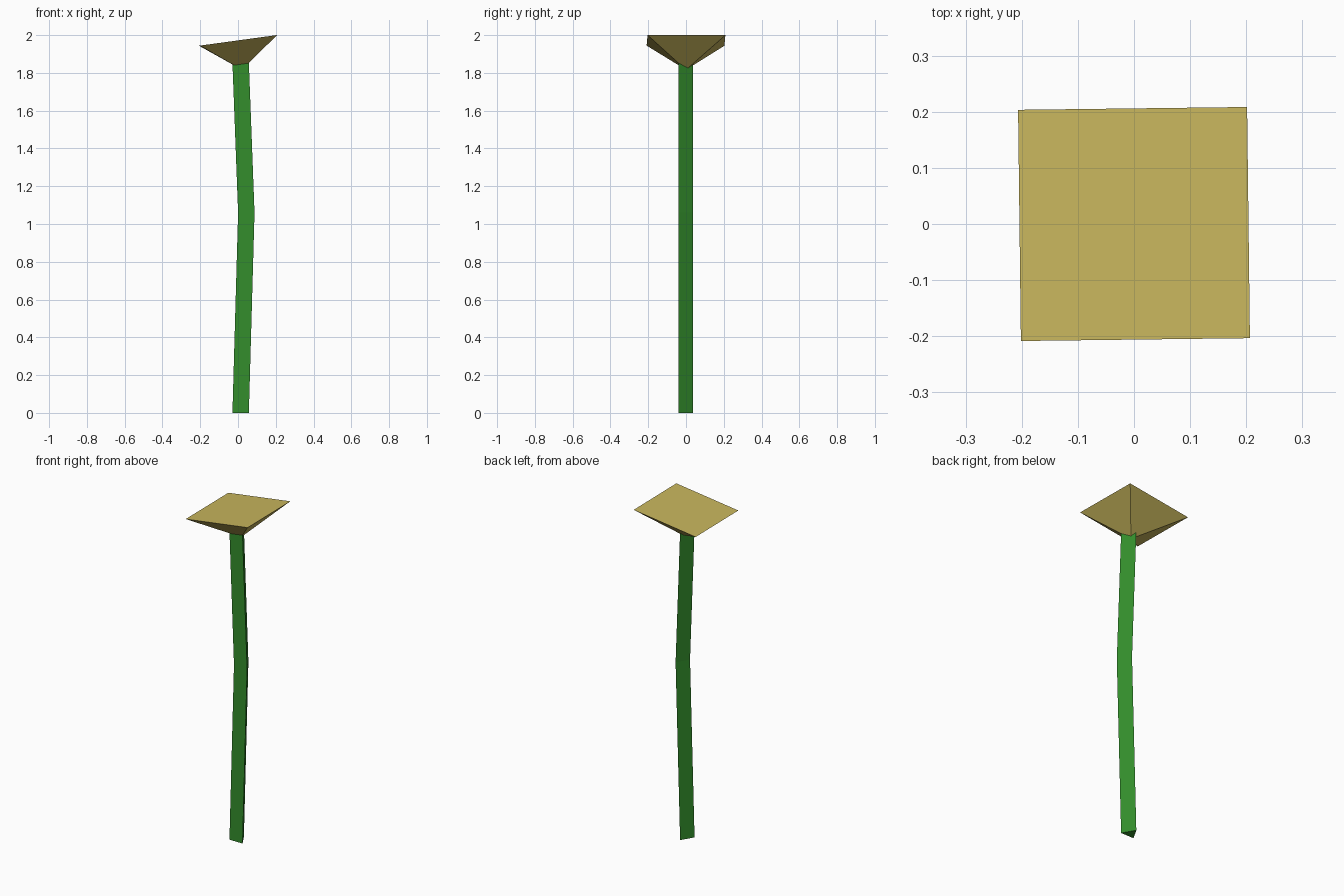
import bpy
from math import radians
from mathutils import Matrix, Vector

if "Cube" in bpy.data.objects:
    bpy.data.objects.remove(bpy.data.objects["Cube"])


def make_part(name, verts, faces, color):
    mesh = bpy.data.meshes.new(name)
    mesh.from_pydata(verts, [], faces)
    mesh.update()
    mat = bpy.data.materials.new(name + "_color")
    mat.diffuse_color = color
    mat.use_nodes = True
    mat.node_tree.nodes["Principled BSDF"].inputs["Base Color"].default_value = mat.diffuse_color
    mesh.materials.append(mat)
    obj = bpy.data.objects.new(name, mesh)
    bpy.context.collection.objects.link(obj)
    return obj


# Stem: three-sided section, flat side to the front, bent at mid height
section = [(-0.0435, -0.039), (0.0435, -0.039), (0.0, 0.036)]
rings = [(0.014, 0.0), (0.044, 1.06), (0.013, 1.88)]  # centre x, z
verts = [(cx + x, y, z) for cx, z in rings for x, y in section]
faces = [(2, 1, 0), (6, 7, 8)]
for r in range(len(rings) - 1):
    for i in range(3):
        a, b = r * 3 + i, r * 3 + (i + 1) % 3
        faces.append((a, b, b + 3, a + 3))
make_part("stem", verts, faces, (0.033, 0.27, 0.025, 1))

# Flower head: upside-down square pyramid, tipped to one side
h = 0.206
tilt = (Matrix.Translation((0, 0, 1.972))
        @ Matrix.Rotation(radians(-7.8), 4, 'Y')
        @ Matrix.Rotation(radians(0.7), 4, 'Z'))
points = [(-h, -h, 0), (h, -h, 0), (h, h, 0), (-h, h, 0), (0, 0, -0.157)]
verts = [tilt @ Vector(p) for p in points]
faces = [(0, 1, 2, 3)] + [((i + 1) % 4, i, 4) for i in range(4)]
make_part("flower_head", verts, faces, (0.58, 0.47, 0.11, 1))
